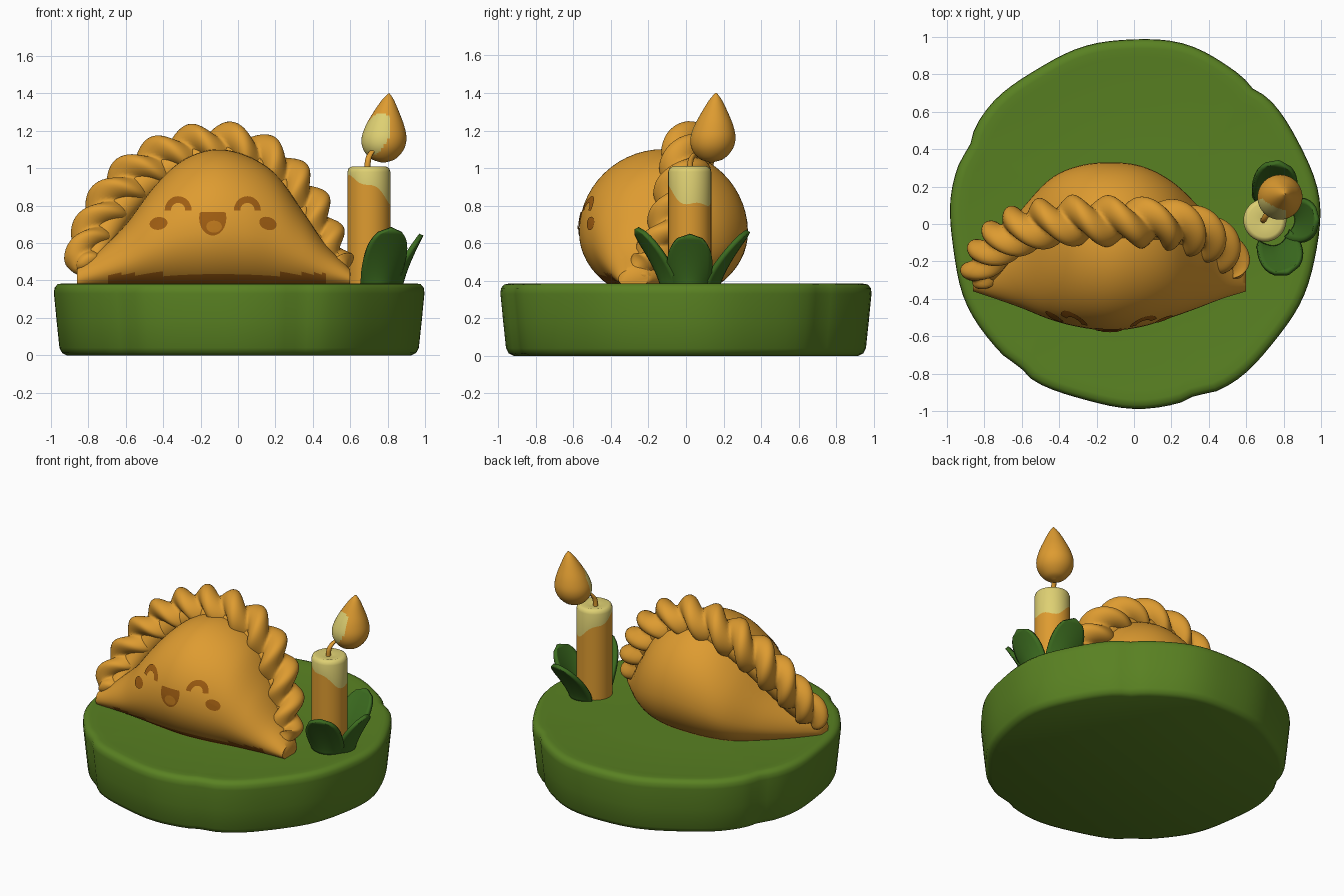
import bpy, bmesh, math
from math import sin, cos, pi, radians
from mathutils import Vector
from mathutils.bvhtree import BVHTree

cube = bpy.data.objects.get("Cube")
if cube:
    bpy.data.objects.remove(cube, do_unlink=True)


def material(name, rgb):
    m = bpy.data.materials.new(name)
    m.use_nodes = True
    m.diffuse_color = (*rgb, 1)
    m.node_tree.nodes["Principled BSDF"].inputs["Base Color"].default_value = (*rgb, 1)
    return m


ORANGE = material("golden orange", (0.73, 0.33, 0.03))
BROWN = material("toasted brown", (0.35, 0.11, 0.006))
TONGUE = material("light brown", (0.52, 0.19, 0.012))
CREAM = material("cream wax", (0.73, 0.63, 0.17))
GREEN = material("leaf green", (0.10, 0.22, 0.016))
DARK_GREEN = material("dark leaf green", (0.045, 0.15, 0.014))


def spline(points, steps):
    """Smooth curve through the points."""
    pts = [Vector(p) for p in points]
    pts = [2 * pts[0] - pts[1]] + pts + [2 * pts[-1] - pts[-2]]
    out = []
    for a, b, c, d in zip(pts, pts[1:], pts[2:], pts[3:]):
        for i in range(steps):
            t = i / steps
            out.append(0.5 * (2 * b + (c - a) * t + (2 * a - 5 * b + 4 * c - d) * t**2
                              + (3 * b - a - 3 * c + d) * t**3))
    return out + [pts[-2]]


def loft(name, rings, mats, rule=None, closed=True, angle=50):
    """Skin rings of equal length; rule(center, row) picks the colour slot."""
    bm = bmesh.new()
    rows = [[bm.verts.new(p) for p in ring] for ring in rings]
    n = len(rows[0])
    for r, (a, b) in enumerate(zip(rows, rows[1:])):
        for i in range(n if closed else n - 1):
            j = (i + 1) % n
            f = bm.faces.new((a[i], a[j], b[j], b[i]))
            if rule:
                f.material_index = rule(f.calc_center_median(), r)
    if closed:
        bm.faces.new(rows[0][::-1])
        last = bm.faces.new(rows[-1])
        if rule:
            last.material_index = rule(last.calc_center_median(), len(rows))
    bmesh.ops.recalc_face_normals(bm, faces=bm.faces)
    mesh = bpy.data.meshes.new(name)
    bm.to_mesh(mesh)
    bm.free()
    for m in mats:
        mesh.materials.append(m)
    ob = bpy.data.objects.new(name, mesh)
    bpy.context.collection.objects.link(ob)
    bpy.ops.object.select_all(action="DESELECT")
    ob.select_set(True)
    bpy.context.view_layer.objects.active = ob
    bpy.ops.object.shade_smooth_by_angle(angle=radians(angle))
    return ob


def circle(center, radius, count, z):
    return [Vector((center[0] + radius * cos(2 * pi * i / count),
                    center[1] + radius * sin(2 * pi * i / count), z)) for i in range(count)]


# Round base with a slightly uneven hand-cut rim
def base_ring(radius, z):
    ring = []
    for p in circle((0, 0), radius, 96, z):
        a = math.atan2(p.y, p.x)
        k = 0.988 + 0.008 * sin(5 * a + 1) + 0.005 * sin(11 * a)
        for groove in (-1.22, -2.25, 0.85, 2.7):
            k -= 0.018 * math.exp(-((a - groove) / 0.06) ** 2)
        ring.append(Vector((p.x * k, p.y * k, z)))
    return ring


profile = [(0.93, 0), (0.955, 0.012), (0.97, 0.04), (0.985, 0.18), (1, 0.33),
           (0.997, 0.36), (0.98, 0.38), (0.95, 0.385), (0.9, 0.378), (0.4, 0.375)]
loft("round_base", [base_ring(r, z) for r, z in profile], [GREEN])

# Plump dumpling body: x, front y, back y, top z
stations = [(-0.86, -0.36, -0.28, 0.46), (-0.74, -0.4, -0.1, 0.56), (-0.6, -0.45, 0.08, 0.70),
            (-0.45, -0.51, 0.24, 0.9), (-0.3, -0.55, 0.31, 1.04), (-0.13, -0.57, 0.33, 1.1),
            (0.04, -0.55, 0.31, 1.07), (0.2, -0.5, 0.23, 0.97), (0.34, -0.45, 0.1, 0.78),
            (0.47, -0.4, -0.05, 0.59), (0.6, -0.36, -0.2, 0.46)]
floor = 0.375
sections = []
for x, front, back, top in spline(stations, 6):
    mid, half = (front + back) / 2, (back - front) / 2
    zc = floor + (top - floor) * 0.39
    ring = []
    for i in range(45):
        a = radians(-50 + 280 * i / 44)
        rz = (top - zc) if a > 0 and a < pi else (zc - floor) / sin(radians(50))
        ring.append(Vector((x, mid + half * cos(a), zc + rz * sin(a))))
    sections.append(ring)
body = loft("dumpling_body", sections, [ORANGE, BROWN],
            lambda c, r: int(c.z < 0.435 and c.y < -0.25 and -0.7 < c.x < 0.46))

# Twisted crust along the crest, with a plain core beneath it
crest = [(-0.84, -0.31, 0.45), (-0.79, -0.17, 0.63), (-0.67, -0.06, 0.83), (-0.5, 0, 0.99),
         (-0.28, 0.02, 1.09), (-0.04, 0.01, 1.11), (0.17, 0, 1.02), (0.33, -0.04, 0.85),
         (0.44, -0.1, 0.67), (0.52, -0.2, 0.49), (0.57, -0.27, 0.43)]


def rope(name, path, strand, offset, turns, count=40):
    n = len(path) - 1
    lengths = [0]
    for p, q in zip(path, path[1:]):
        lengths.append(lengths[-1] + (q - p).length)
    rings = []
    for k, p in enumerate(path):
        t = lengths[k] / lengths[-1]
        tangent = (path[min(k + 1, n)] - path[max(k - 1, 0)]).normalized()
        side = Vector((0, 1, 0))
        side = (side - tangent * side.dot(tangent)).normalized()
        up = tangent.cross(side)
        end = min(t, 1 - t)
        size = (0.72 + 0.28 * min(1, end * 4)) * math.sqrt(min(1, 0.15 + end * 30))
        ring = []
        for i in range(count):
            a = 2 * pi * i / count
            w = a - 2 * pi * turns * t
            r = offset * abs(cos(w)) + math.sqrt(strand**2 - (offset * sin(w)) ** 2)
            ring.append(p + (side * cos(a) + up * sin(a)) * r * size)
        rings.append(ring)
    return loft(name, rings, [ORANGE], angle=80)


path = spline(crest, 16)
rope("twisted_crust", path, 0.085, 0.054, 6)
hub = Vector((-0.14, -0.12, 0.5))
rope("crust_core", [hub + (p - hub) * 0.9 for p in path], 0.085, 0, 0)

# Face plates laid on the front of the body
tree = BVHTree.FromPolygons([v.co for v in body.data.vertices],
                            [p.vertices for p in body.data.polygons])


def on_body(x, z, lift):
    hit = tree.ray_cast(Vector((x, -2, z)), Vector((0, 1, 0)))[0]
    return Vector((x, hit.y - lift, z))


def plate(name, outline, mat, lift=0.006):
    cx = sum(p[0] for p in outline) / len(outline)
    cz = sum(p[1] for p in outline) / len(outline)
    rings = [[on_body(cx + (x - cx) * k, cz + (z - cz) * k, lift) for x, z in outline]
             for k in (1, 0.7, 0.4, 0.1)]
    loft(name, rings[:1] + rings[1:], [mat])


def oval(cx, cz, rx, rz, tilt=0):
    pts = [(rx * cos(2 * pi * i / 24), rz * sin(2 * pi * i / 24)) for i in range(24)]
    return [(cx + x * cos(tilt) - z * sin(tilt), cz + x * sin(tilt) + z * cos(tilt)) for x, z in pts]


for side, ex, cx, tilt in (("right", -0.32, -0.425, 0.15), ("left", 0.05, 0.16, -0.35)):
    arcs = [[on_body(ex + r * cos(pi * i / 16), 0.775 + r * 1.05 * sin(pi * i / 16), 0.007)
             for i in range(17)] for r in (0.072, 0.055, 0.038)]
    loft(side + "_smiling_eye", arcs, [BROWN], closed=False)
    plate(side + "_cheek", oval(cx, 0.705, 0.048, 0.034, tilt), BROWN)
plate("mouth", [(x, min(z, 0.765)) for x, z in oval(-0.135, 0.735, 0.073, 0.095)], BROWN)
plate("tongue", oval(-0.128, 0.688, 0.042, 0.032), TONGUE, 0.009)

# Candle with melted wax at the top
center = (0.70, 0.02)


def wax_edge(p):
    a = math.atan2(p.y - center[1], p.x - center[0])
    return Vector((p.x, p.y, 0.875 - 0.075 * cos(a - 0.5) + 0.015 * sin(4 * a)))


rings = [circle(center, 0.115, 40, 0.37)]
rings.append([wax_edge(p) for p in rings[0]])
rings += [circle(center, r, 40, z) for r, z in ((0.115, 0.98), (0.108, 1.0), (0.09, 1.01), (0.03, 0.995))]
loft("candle", rings, [ORANGE, CREAM], lambda c, r: int(r > 0))

wick = spline([(0.69, 0.02, 0.98), (0.695, 0.025, 1.04), (0.71, 0.05, 1.08), (0.75, 0.1, 1.12)], 5)
loft("wick", [circle(p, 0.016, 10, p.z) for p in wick], [ORANGE])

# Teardrop flame with a pale inner glow on one side
drop = spline([(0.008, 1.03), (0.065, 1.05), (0.108, 1.1), (0.12, 1.16), (0.102, 1.23),
               (0.066, 1.305), (0.032, 1.365), (0.004, 1.4)], 6)
flame = []
for r, z in drop:
    t = (z - 1.03) / 0.37
    flame.append(circle((0.777 + 0.03 * t * t, 0.135 + 0.025 * t), r, 48, z))
loft("flame", flame, [ORANGE, CREAM], lambda c, r: int(
    c.y < 0.13 and ((c.x - 0.735 - 0.3 * (c.z - 1.18)) / 0.075) ** 2 + ((c.z - 1.18) / 0.115) ** 2 < 1))


# Cupped leaves around the candle foot
def leaf(name, angle, tip_out, tip_z, width):
    out = Vector((cos(angle), sin(angle), 0))
    side = Vector((-out.y, out.x, 0))
    foot = Vector((center[0] + 0.02, center[1], 0))
    rows = []
    for k in range(13):
        t = k / 12
        w = width * (0.75 + 0.6 * t) * math.sqrt(max(0.0004, 1 - t**2.2))
        reach = 0.15 + (tip_out - 0.15) * t**1.3
        z = 0.37 + (tip_z - 0.37) * t
        rows.append([foot + out * (reach - 0.06 * s * s * (1 - t)) + side * w * s + Vector((0, 0, z))
                     for s in [i / 5 - 1 for i in range(11)]])
    ob = loft(name, rows, [DARK_GREEN], closed=False)
    thick = ob.modifiers.new("thickness", "SOLIDIFY")
    thick.thickness = 0.025
    thick.offset = 0


leaf("front_leaf", radians(-70), 0.3, 0.68, 0.125)
leaf("side_leaf", radians(0), 0.26, 0.645, 0.125)
leaf("back_leaf", radians(80), 0.315, 0.665, 0.125)
